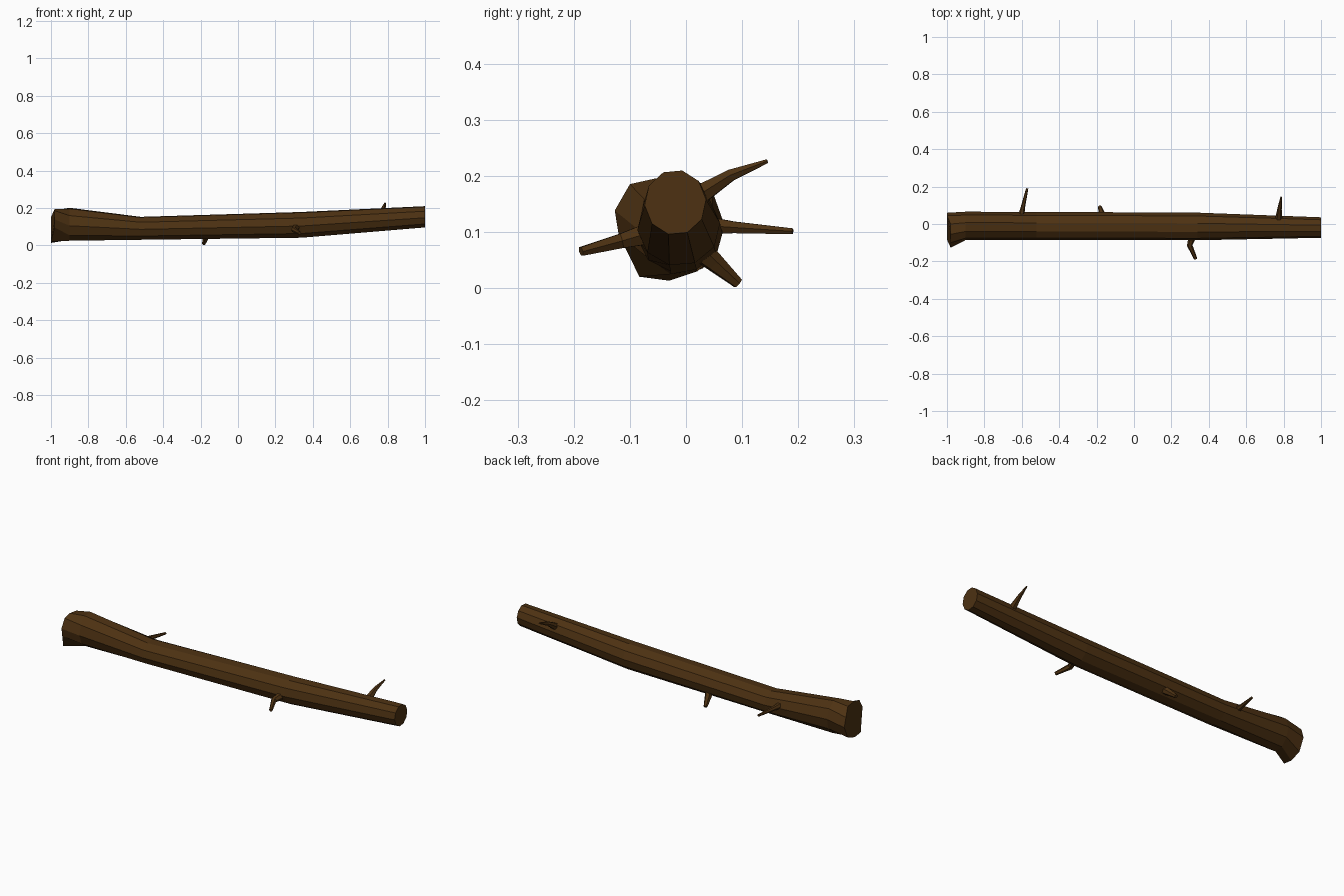
import bpy, bmesh
from math import sin, cos, pi, radians
from mathutils import Vector

cube = bpy.data.objects.get("Cube")
if cube:
    bpy.data.objects.remove(cube)

bark = bpy.data.materials.new("dark_brown_bark")
bark.use_nodes = True
colour = (0.074, 0.031, 0.006, 1)
bark.diffuse_color = colour
bsdf = bark.node_tree.nodes["Principled BSDF"]
bsdf.inputs["Base Color"].default_value = colour
bsdf.inputs["Roughness"].default_value = 0.9


def skin(name, rings):
    """Bridge a list of equal point rings into a closed, flat shaded tube."""
    bm = bmesh.new()
    loops = [[bm.verts.new(p) for p in ring] for ring in rings]
    n = len(loops[0])
    for a, b in zip(loops, loops[1:]):
        for i in range(n):
            j = (i + 1) % n
            bm.faces.new((a[i], a[j], b[j], b[i]))
    bm.faces.new(loops[0])
    bm.faces.new(loops[-1])
    bmesh.ops.recalc_face_normals(bm, faces=bm.faces)
    mesh = bpy.data.meshes.new(name)
    bm.to_mesh(mesh)
    bm.free()
    mesh.materials.append(bark)
    obj = bpy.data.objects.new(name, mesh)
    bpy.context.collection.objects.link(obj)
    return obj


def trunk_ring(x, y0, y1, z0, z1, sides=10):
    """Ten sided cross-section fitted to the given y and z limits."""
    ring = []
    for k in range(sides):
        a = radians(5) + 2 * pi * k / sides
        ring.append((x, (y0 + y1) / 2 + (y1 - y0) / 2 * cos(a),
                     (z0 + z1) / 2 + (z1 - z0) / 2 * sin(a) / 0.97))
    return ring


def twig(name, path, radii, sides=6):
    """Tapering side twig along a short path."""
    pts = [Vector(p) for p in path]
    rings = []
    for i, (p, r) in enumerate(zip(pts, radii)):
        d = pts[min(i + 1, len(pts) - 1)] - pts[max(i - 1, 0)]
        q = d.to_track_quat('Z', 'Y')
        rings.append([p + q @ Vector((r * cos(2 * pi * k / sides),
                                      r * sin(2 * pi * k / sides), 0))
                      for k in range(sides)])
    return skin(name, rings)


# Flared, slightly slanted butt end, starting at the back
butt = [(.06, .10), (.045, .15), (0, .188), (-.055, .195), (-.10, .185),
        (-.127, .138), (-.12, .095), (-.083, .02), (-.03, .013), (.03, .035)]
butt_ring = [(-0.98 if z > .16 or y < -.1 else -1, y, z) for y, z in butt]

# Trunk
skin("trunk", [
    butt_ring,
    trunk_ring(-0.90, -.086, .066, .025, .20),
    trunk_ring(-0.52, -.086, .065, .03, .152),
    trunk_ring(0.34, -.087, .061, .041, .178),
    trunk_ring(1.00, -.074, .036, .096, .209),
])

# Broken side twigs
twig("back_butt_twig", [(-.605, .03, .112), (-.595, .085, .108), (-.571, .19, .101)],
     [.019, .012, .006])
twig("underside_twig", [(-.16, .02, .072), (-.17, .05, .046), (-.183, .093, .008)],
     [.024, .018, .010])
twig("front_twig", [(.315, -.06, .098), (.298, -.115, .084), (.33, -.187, .065)],
     [.022, .015, .009])
twig("back_tip_twig", [(.773, .015, .160), (.778, .08, .201), (.787, .145, .226)],
     [.021, .012, .004])
